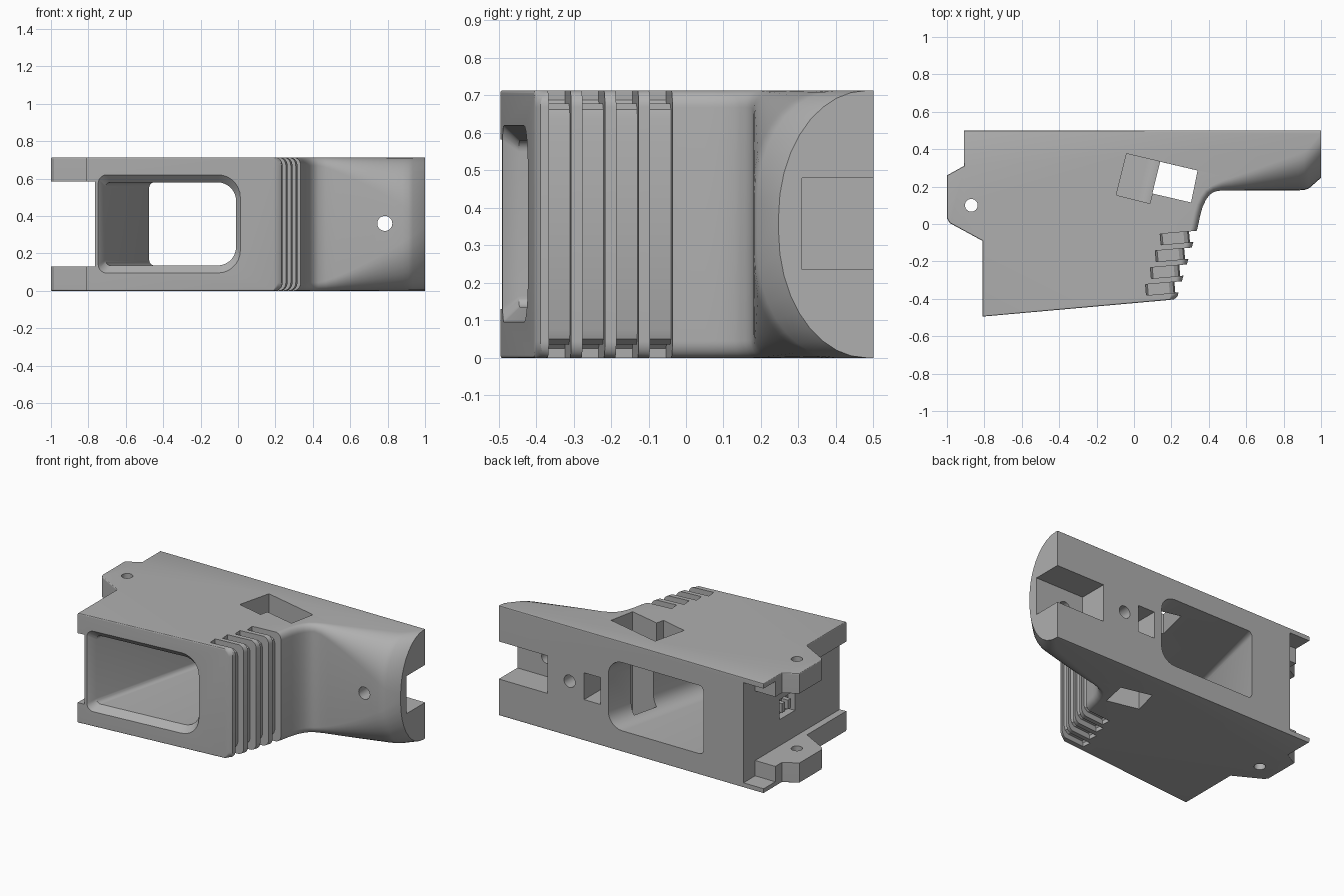
import bpy, bmesh, math
from mathutils import Vector, Matrix

if "Cube" in bpy.data.objects:
    bpy.data.objects.remove(bpy.data.objects["Cube"])

H = 0.713
MID = H / 2

grey = bpy.data.materials.new("plain grey")
grey.use_nodes = True
colour = (0.43, 0.43, 0.43, 1)
grey.diffuse_color = colour
grey.node_tree.nodes["Principled BSDF"].inputs["Base Color"].default_value = colour


def loft(name, rings):
    """Closed solid through equal-length rings of points, capped at both ends."""
    bm = bmesh.new()
    vs = [[bm.verts.new(p) for p in ring] for ring in rings]
    n = len(vs[0])
    for a, b in zip(vs, vs[1:]):
        for i in range(n):
            j = (i + 1) % n
            bm.faces.new((a[i], a[j], b[j], b[i]))
    bm.faces.new(vs[0][::-1])
    bm.faces.new(vs[-1])
    bmesh.ops.recalc_face_normals(bm, faces=bm.faces)
    mesh = bpy.data.meshes.new(name)
    bm.to_mesh(mesh)
    bm.free()
    mesh.materials.append(grey)
    ob = bpy.data.objects.new(name, mesh)
    bpy.context.collection.objects.link(ob)
    return ob


def prism(name, pts, z0, z1):
    return loft(name, [[(x, y, z) for x, y in pts] for z in (z0, z1)])


def box(name, x0, x1, y0, y1, z0, z1):
    return prism(name, [(x0, y0), (x1, y0), (x1, y1), (x0, y1)], z0, z1)


def rod(name, centre, radius, axis, lo, hi, n=32):
    """Cylinder along y or z; centre is given in the other two axes."""
    rings = []
    for t in (lo, hi):
        ring = []
        for i in range(n):
            w = math.tau * i / n
            u = centre[0] + radius * math.cos(w)
            v = centre[1] + radius * math.sin(w)
            ring.append((u, t, v) if axis == "y" else (u, v, t))
        rings.append(ring)
    return loft(name, rings)


# Plan outline, counter-clockwise from the rear end corner
outline = [(1, .5), (-.91, .5), (-.91, .31), (-1, .26), (-1, .03), (-.985, .005),
           (-.81, -.09), (-.81, -.495), (.19, -.406), (.215, -.402), (.232, -.388),
           (.24, -.36), (.34, -.02), (.355, .05), (.368, .095), (.385, .13),
           (.405, .157), (.43, .173), (.47, .18)]
outline += [(.52 + .04 * i, .18) for i in range(10)] + [(.91, .182), (.935, .19), (1, .247)]


def edge_round(i):
    """Inward direction, inset and height of the edge rounding at a point."""
    p = Vector(outline[i])
    x, y = p
    if i == 0:
        return Vector((0, 0)), 0, .01
    d1 = (p - Vector(outline[i - 1])).normalized()
    d2 = (Vector(outline[(i + 1) % len(outline)]) - p).normalized()
    d = (d1 + d2).normalized()
    inward = Vector((-d.y, d.x))
    if i < 9:
        return inward, .005, .008
    if x < .43:
        return inward, .035, .045
    s = (x - .43) / .57
    blend = min(1, (x - .43) / .1)
    direction = inward.lerp(Vector((0, 1)), blend).normalized()
    return direction, .035 + .2 * s, .045 + .29 * s ** 1.3


rounding = [edge_round(i) for i in range(len(outline))]
rings = []
STEPS = 9
for k in range(2 * STEPS + 2):
    top = k > STEPS
    w = math.pi / 2 * ((k - STEPS - 1) if top else (STEPS - k)) / STEPS
    ring = []
    for p, (d, a, b) in zip(outline, rounding):
        q = Vector(p) + d * a * (1 - math.cos(w))
        z = b * (1 - math.sin(w))
        ring.append((q.x, q.y, H - z if top else z))
    rings.append(ring)
body = loft("grip_body", rings)

cutters = []

# Gap between the ears, thinned towards the rear
cutters.append(box("ear_gap", -1.2, -.765, -.7, .7, .13, H - .13))
cutters.append(box("rear_ear_gap", -1.2, -.765, .38, .7, .03, H - .03))
cutters.append(rod("ear_hole", (-.87, .1), .034, "z", -.1, .9))


# Slanted passage with a chamfered front mouth
def rounded_frame(x0, x1, margin, r_left, r_right, y_at):
    z0, z1 = .135 - margin, .58 + margin
    ring = []
    for cx, cz, r, start in ((x1 - r_right, z1 - r_right, r_right, 0),
                             (x0 + r_left, z1 - r_left, r_left, 90),
                             (x0 + r_left, z0 + r_left, r_left, 180),
                             (x1 - r_right, z0 + r_right, r_right, 270)):
        for i in range(8):
            w = math.radians(start + 90 * i / 7)
            x = cx + r * math.cos(w)
            ring.append((x, y_at(x), cz + r * math.sin(w)))
    return ring


def front(x):
    return -.495 + (x + .81) * .089


cutters.append(loft("passage", [
    rounded_frame(-.785, .035, .08, .06, .14, lambda x: front(x) - .04),
    rounded_frame(-.71, -.01, 0, .03, .1, lambda x: front(x) + .04),
    rounded_frame(-.47, .215, 0, .03, .1, lambda x: .52)]))

# Tilted windows from above and below
cutters.append(prism("top_window", [(-.04, .376), (.34, .286), (.305, .115), (.098, .163),
                                    (.085, .11), (-.095, .155)], .45, .9))
cutters.append(prism("through_window", [(.14, .333), (.34, .286), (.305, .115), (.098, .163)],
                     -.1, .9))

# Rear openings and end pocket
cutters.append(box("rear_slot", .265, .385, .25, .6, .265, .44))
cutters.append(rod("rear_hole", (.49, MID), .04, "y", .28, .6))
cutters.append(box("end_pocket", .65, 1.2, .31, .6, .235, .48))
cutters.append(rod("front_hole", (.785, .36), .04, "y", .05, .4))

# Side socket
cutters.append(box("side_socket", -.9, -.715, -.03, .13, .3, .43))

# Four finger grooves wrapping round the side and both faces
for k in range(4):
    yc = -.066 - .09 * k
    xe = .34 + (yc + .02) * .29
    half = [(.1, H + .1), (-.185, H + .1), (-.185, H - .025), (-.175, H - .035),
            (-.06, H - .035), (-.038, H - .05), (-.03, H - .075)]
    profile = half + [(x, H - z) for x, z in reversed(half)]
    turn = Matrix.Rotation(math.radians(5), 3, "Z")
    layers = []
    for dy, shrink in ((-.029, 0), (.029, 0)):
        layers.append([turn @ Vector((x, dy, z)) + Vector((xe, yc, 0)) for x, z in profile])
    cutters.append(loft("groove", layers))

for c in cutters:
    c.hide_render = True
    mod = body.modifiers.new(c.name, "BOOLEAN")
    mod.operation = "DIFFERENCE"
    mod.solver = "EXACT"
    mod.object = c

bpy.context.view_layer.objects.active = body
for o in bpy.context.view_layer.objects:
    o.select_set(o == body)
for mod in list(body.modifiers):
    bpy.ops.object.modifier_apply(modifier=mod.name)
for c in cutters:
    bpy.data.objects.remove(c)
bpy.ops.object.shade_smooth_by_angle(angle=math.radians(30))

# Contact pins inside the side socket
for y in (.02, .08):
    box("socket_pin", -.76, -.71, y - .015, y + .015, .33, .39)
